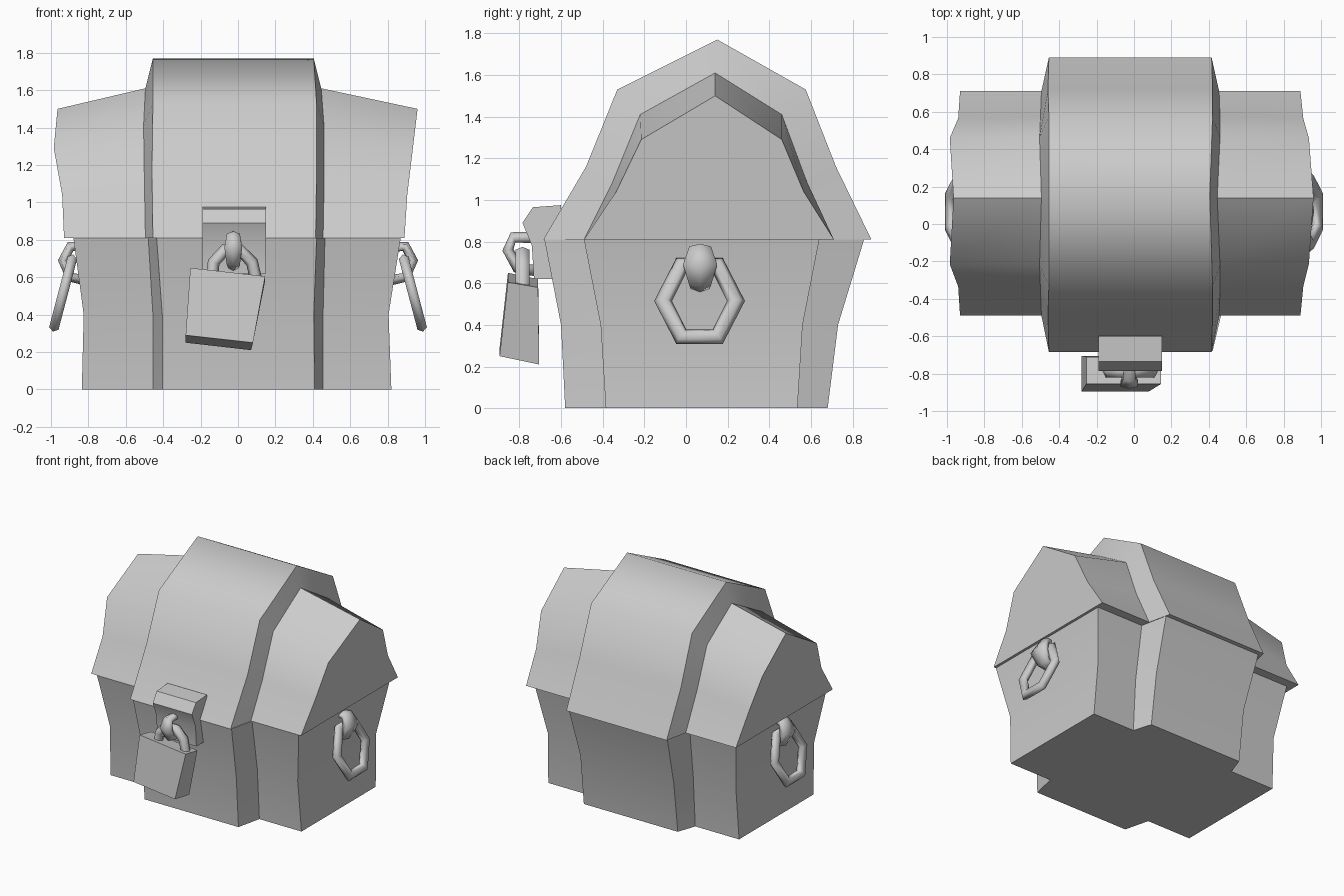
import bpy, bmesh, math
from mathutils import Vector

cube = bpy.data.objects.get("Cube")
if cube:
    bpy.data.objects.remove(cube, do_unlink=True)

grey = bpy.data.materials.new("plain grey")
grey.use_nodes = True
grey.diffuse_color = (0.6, 0.6, 0.6, 1)
grey.node_tree.nodes["Principled BSDF"].inputs["Base Color"].default_value = (0.6, 0.6, 0.6, 1)


def loft(name, rings, closed=False, angle=60):
    """Skin a row of closed cross-sections, capping the ends unless closed."""
    bm = bmesh.new()
    rows = [[bm.verts.new(p) for p in ring] for ring in rings]
    n = len(rows[0])
    pairs = list(zip(rows, rows[1:])) + ([(rows[-1], rows[0])] if closed else [])
    for a, b in pairs:
        for i in range(n):
            j = (i + 1) % n
            bm.faces.new((a[i], a[j], b[j], b[i]))
    if not closed:
        bm.faces.new(rows[0][::-1])
        bm.faces.new(rows[-1])
    bmesh.ops.recalc_face_normals(bm, faces=bm.faces)
    mesh = bpy.data.meshes.new(name)
    bm.to_mesh(mesh)
    bm.free()
    mesh.materials.append(grey)
    obj = bpy.data.objects.new(name, mesh)
    bpy.context.collection.objects.link(obj)
    bpy.ops.object.select_all(action='DESELECT')
    obj.select_set(True)
    bpy.context.view_layer.objects.active = obj
    bpy.ops.object.shade_smooth_by_angle(angle=math.radians(angle))
    return obj


def tube(name, path, thick, widths, origin, u, v, closed=False):
    """Six-sided bar along a path in the u-v plane; widths run across the plane."""
    origin, u, v = Vector(origin), Vector(u).normalized(), Vector(v).normalized()
    w = u.cross(v)
    n, rings = len(path), []
    for i, p in enumerate(path):
        a = path[(i - 1) % n] if closed or i > 0 else p
        b = path[(i + 1) % n] if closed or i < n - 1 else p
        t = Vector((b[0] - a[0], b[1] - a[1])).normalized()
        side = u * t.y - v * t.x
        c = origin + u * p[0] + v * p[1]
        rings.append([c + side * thick * math.cos(k * math.pi / 3)
                      + w * widths[i] * math.sin(k * math.pi / 3) for k in range(6)])
    return loft(name, rings, closed, 85)


# Chest body: cross-shaped plan at three heights
def plan(z, xl, xr, outer_l, outer_r, inner_l, inner_r, sf, sb, cf, cb):
    pts = [(xl, sf), (inner_l, sf), (outer_l, cf), (outer_r, cf), (inner_r, sf), (xr, sf),
           (xr, sb), (inner_r, sb), (outer_r, cb), (outer_l, cb), (inner_l, sb), (xl, sb)]
    return [(x, y, z) for x, y in pts]


loft("chest_body", [
    plan(0.0, -0.835, 0.82, -0.405, 0.41, -0.455, 0.455, -0.385, 0.535, -0.58, 0.68),
    plan(0.4, -0.825, 0.805, -0.405, 0.405, -0.455, 0.455, -0.41, 0.56, -0.60, 0.73),
    plan(0.81, -0.88, 0.87, -0.435, 0.42, -0.48, 0.465, -0.49, 0.64, -0.68, 0.855)])

# Lid: profiles (y, z) swept along x, with a raised middle band
end = [(-0.49, 0.81), (-0.335, 1.04), (-0.215, 1.29), (0.14, 1.5),
       (0.46, 1.29), (0.565, 1.04), (0.71, 0.81)]
shoulder = [(-0.49, 0.81), (-0.355, 1.08), (-0.22, 1.41), (0.14, 1.61),
            (0.46, 1.41), (0.575, 1.10), (0.71, 0.81)]
band = [(-0.685, 0.81), (-0.48, 1.16), (-0.33, 1.53), (0.15, 1.77),
        (0.575, 1.53), (0.72, 1.16), (0.89, 0.81)]


def section(profile, xs):
    """xs: x at the rim, lower side, upper side and ridge, the same front and back."""
    return [(xs[min(i, 6 - i)], y, z) for i, (y, z) in enumerate(profile)]


loft("lid", [
    section(end, (-0.93, -0.94, -0.985, -0.965)),
    section(shoulder, (-0.495, -0.50, -0.505, -0.495)),
    section(band, (-0.455, -0.46, -0.455, -0.455)),
    section(band, (0.415, 0.42, 0.42, 0.405)),
    section(shoulder, (0.455, 0.46, 0.46, 0.445)),
    section(end, (0.89, 0.905, 0.935, 0.96))])

# Hexagonal ring handles and the teardrop loops that hold them
hexagon = [(0.175 * math.cos(k * math.pi / 3), 0.205 * math.sin(k * math.pi / 3))
           for k in range(6)]
for s, side in ((1, "left"), (-1, "right")):
    tube(side + "_handle_ring", hexagon, 0.043, [0.03] * 6,
         (s * 0.935, 0.065, 0.515), (0, 1, 0), (-s * 0.1, 0, 0.38), True)
    tube(side + "_handle_loop",
         [(-0.03, 0.76), (0.045, 0.765), (0.085, 0.69), (0.045, 0.60), (-0.03, 0.585)],
         0.028, [0.05, 0.06, 0.095, 0.06, 0.05],
         (s * 0.85, 0.068, 0), (s, 0, 0), (0, 0, 1))

# Hasp on the front
hasp = [(-0.60, 0.975), (-0.735, 0.965), (-0.785, 0.89), (-0.74, 0.78),
        (-0.73, 0.62), (-0.60, 0.62)]
loft("hasp", [[(x, y, z) for y, z in hasp] for x in (-0.19, 0.15)], angle=50)
tube("hasp_loop",
     [(0.72, 0.82), (0.83, 0.82), (0.855, 0.76), (0.81, 0.675), (0.72, 0.66)],
     0.027, [0.03, 0.04, 0.055, 0.04, 0.03],
     (-0.025, 0, 0), (0, -1, 0), (0, 0, 1))

# Padlock hanging askew
tube("padlock_shackle",
     [(-0.14, 0.58), (-0.13, 0.68), (-0.07, 0.745), (0.01, 0.745), (0.075, 0.68), (0.10, 0.57)],
     0.033, [0.04] * 6, (0, -0.785, 0), (1, 0, 0), (0, 0, 1))
loft("padlock_body", [
    [(-0.28, -0.895, 0.29), (0.08, -0.895, 0.25), (0.07, -0.705, 0.21), (-0.28, -0.705, 0.25)],
    [(-0.255, -0.855, 0.65), (0.145, -0.855, 0.605), (0.145, -0.71, 0.58),
     (-0.255, -0.71, 0.62)]], angle=30)
